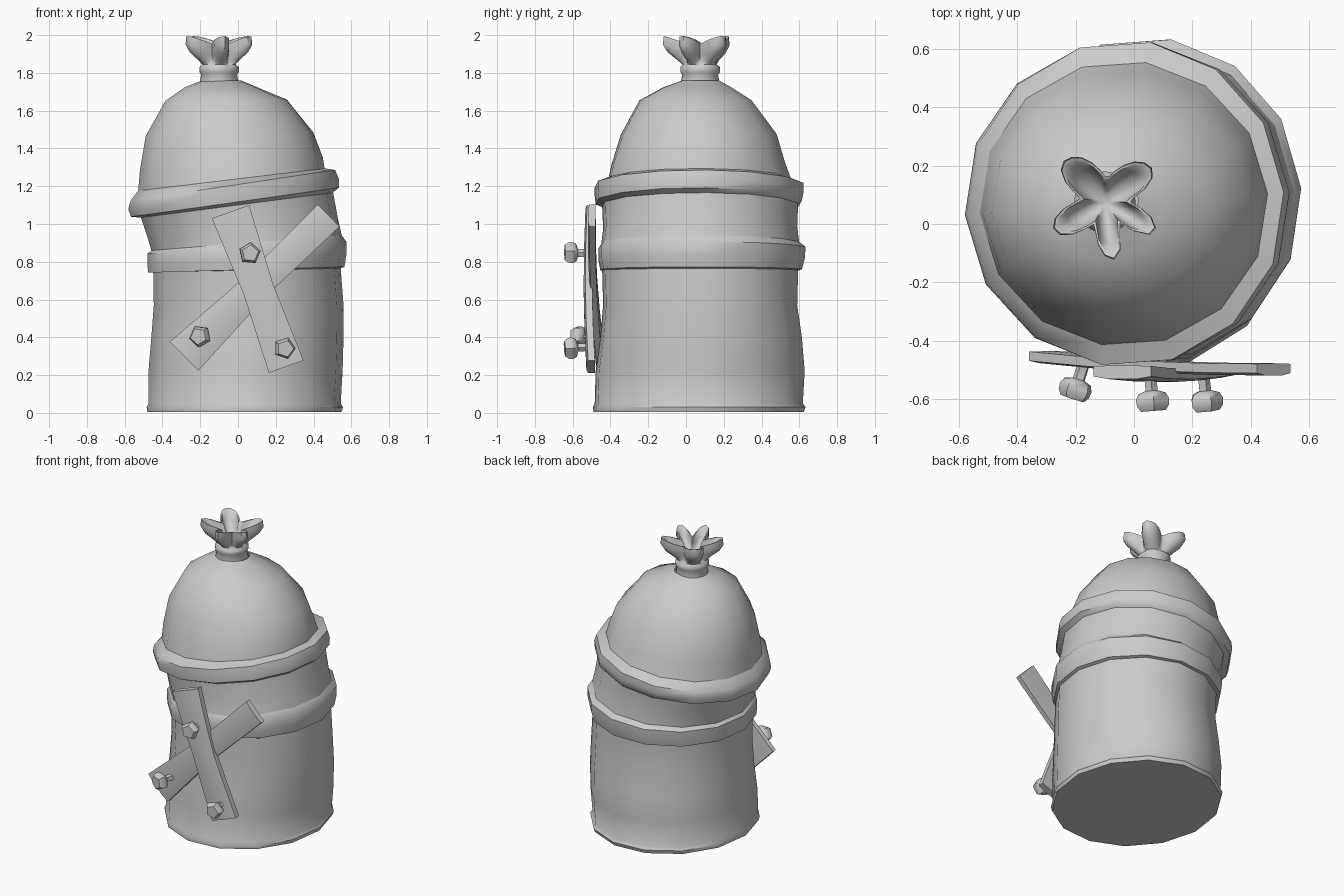
import bpy, bmesh
from math import sin, cos, pi, radians
from mathutils import Vector

if "Cube" in bpy.data.objects:
    bpy.data.objects.remove(bpy.data.objects["Cube"])


def loft(name, rings, cap_start=False, cap_end=False, angle=40):
    """Skin a stack of closed point rings into one object."""
    bm = bmesh.new()
    rows = [[bm.verts.new(p) for p in ring] for ring in rings]
    n = len(rows[0])
    for a, b in zip(rows, rows[1:]):
        for j in range(n):
            k = (j + 1) % n
            bm.faces.new((a[j], a[k], b[k], b[j]))
    if cap_start:
        bm.faces.new(rows[0][::-1])
    if cap_end:
        bm.faces.new(rows[-1])
    if cap_start and cap_end:
        bmesh.ops.recalc_face_normals(bm, faces=bm.faces[:])
    mesh = bpy.data.meshes.new(name)
    bm.to_mesh(mesh)
    bm.free()
    obj = bpy.data.objects.new(name, mesh)
    bpy.context.collection.objects.link(obj)
    bpy.ops.object.select_all(action='DESELECT')
    obj.select_set(True)
    bpy.context.view_layer.objects.active = obj
    bpy.ops.object.shade_smooth_by_angle(angle=radians(angle))
    return obj


def hoop(x0, x1, y0, y1, z, tilt=0.0):
    """14-sided ring given its extents, leaning up towards +x."""
    cx, cy, rx, ry = (x0 + x1) / 2, (y0 + y1) / 2, (x1 - x0) / 2, (y1 - y0) / 2
    pts = []
    for i in range(14):
        a = radians(4) + 2 * pi * i / 14
        pts.append((cx + rx * cos(a), cy + ry * sin(a), z + tilt * rx * cos(a)))
    return pts


# Sack: each part starts on the last ring of the part below
parts = {
    "sack_base": [
        (-.48, .55, -.495, .63, .005), (-.485, .557, -.50, .64, .03),
        (-.475, .545, -.49, .625, .05), (-.475, .555, -.485, .635, .22),
        (-.46, .56, -.46, .62, .40), (-.447, .56, -.445, .595, .57),
        (-.45, .545, -.45, .60, .755, .02)],
    "lower_roll": [
        (-.45, .545, -.45, .60, .755, .02), (-.478, .565, -.46, .62, .758, .03),
        (-.48, .575, -.47, .635, .81, .05), (-.48, .575, -.47, .64, .875, .06),
        (-.46, .55, -.455, .605, .90, .08)],
    "sack_middle": [
        (-.46, .55, -.455, .605, .90, .08), (-.48, .53, -.445, .595, .98, .10),
        (-.515, .505, -.45, .60, 1.10, .13)],
    "upper_roll": [
        (-.515, .505, -.45, .60, 1.10, .13), (-.568, .535, -.485, .62, 1.115, .14),
        (-.582, .535, -.49, .63, 1.16, .145), (-.57, .515, -.49, .63, 1.205, .15),
        (-.53, .46, -.42, .56, 1.235, .12)],
    "sack_dome": [
        (-.53, .46, -.42, .56, 1.235, .12), (-.52, .45, -.40, .53, 1.32, .07),
        (-.49, .40, -.35, .485, 1.475, .02), (-.385, .26, -.25, .35, 1.655, .01),
        (-.28, .10, -.12, .24, 1.725), (-.19, .015, -.02, .175, 1.76)],
}
for name, hoops in parts.items():
    loft(name, [hoop(*h) for h in hoops], cap_start=name == "sack_base")

# Tied, ruffled mouth of the sack with five uneven lobes
lobes = [-81, -31, 36, 135, 209, 279]


def lobe_weight(deg):
    for a, b in zip(lobes, lobes[1:]):
        if a <= deg <= b:
            return ((1 + cos(2 * pi * (deg - a) / (b - a))) / 2) ** 0.8


def ruffle(z, valley, peak, dip=0.0):
    pts = []
    for i in range(40):
        deg = -81 + 9 * i
        w = lobe_weight(deg)
        r = valley + (peak - valley) * w
        pts.append((-.10 + r * cos(radians(deg)), .075 + r * sin(radians(deg)),
                    z - dip * (1 - w)))
    return pts


mouth = [(1.74, .105, .105), (1.79, .095, .095), (1.805, .105, .105),
         (1.83, .105, .105), (1.845, .085, .095), (1.87, .075, .125, .01),
         (1.91, .08, .175, .02), (1.95, .085, .20, .03), (1.995, .085, .195, .04),
         (1.99, .07, .18, .04), (1.93, .055, .15, .02), (1.885, .04, .09, .01),
         (1.86, .02, .025)]
loft("tied_mouth", [ruffle(*m) for m in mouth], cap_end=True, angle=60)


# Crossed boards, waisted in the middle with a slightly crowned face
def board(name, start, end, w_start, w_mid, w_end, thick):
    s, e = Vector(start), Vector(end)
    d = (e - s).normalized()
    side = d.cross(Vector((0, 1, 0))).normalized()
    front = Vector((0, -1, 0))
    rings = []
    for t, w in ((0, w_start), (.25, (w_start + w_mid) / 2), (.5, w_mid),
                 (.75, (w_end + w_mid) / 2), (1, w_end)):
        c = s.lerp(e, t) + front * .012 * sin(pi * t)
        section = [(-.5, -.5), (0, -.55), (.5, -.5), (.5, .3), (.25, .5), (-.25, .5), (-.5, .3)]
        rings.append([c + side * u * w + front * v * thick for u, v in section])
    loft(name, rings, True, True, 45)


board("front_board", (-.04, -.51, 1.065), (.255, -.505, .245), .21, .165, .195, .045)
board("rear_board", (.48, -.50, 1.045), (-.285, -.458, .30), .165, .15, .215, .04)


# Five-sided nails lathed along their own axis
def nail(name, base, tip, turn):
    base, tip = Vector(base), Vector(tip)
    axis = tip - base
    length = axis.length
    rot = Vector((0, 0, 1)).rotation_difference(axis)
    profile = [(.03, 0), (.022, .03), (.022, length - .07), (.05, length - .06),
               (.06, length - .04), (.058, length - .018), (.045, length)]
    rings = []
    for r, h in profile:
        rings.append([base + rot @ Vector((r * cos(turn + 2 * pi * i / 5),
                                           r * sin(turn + 2 * pi * i / 5), h))
                      for i in range(5)])
    loft(name, rings, True, True, 50)


nail("nail_top", (.055, -.51, .845), (.065, -.642, .845), .3)
nail("nail_left", (-.165, -.46, .41), (-.21, -.60, .405), .5)
nail("nail_right", (.235, -.50, .35), (.25, -.642, .34), .1)
